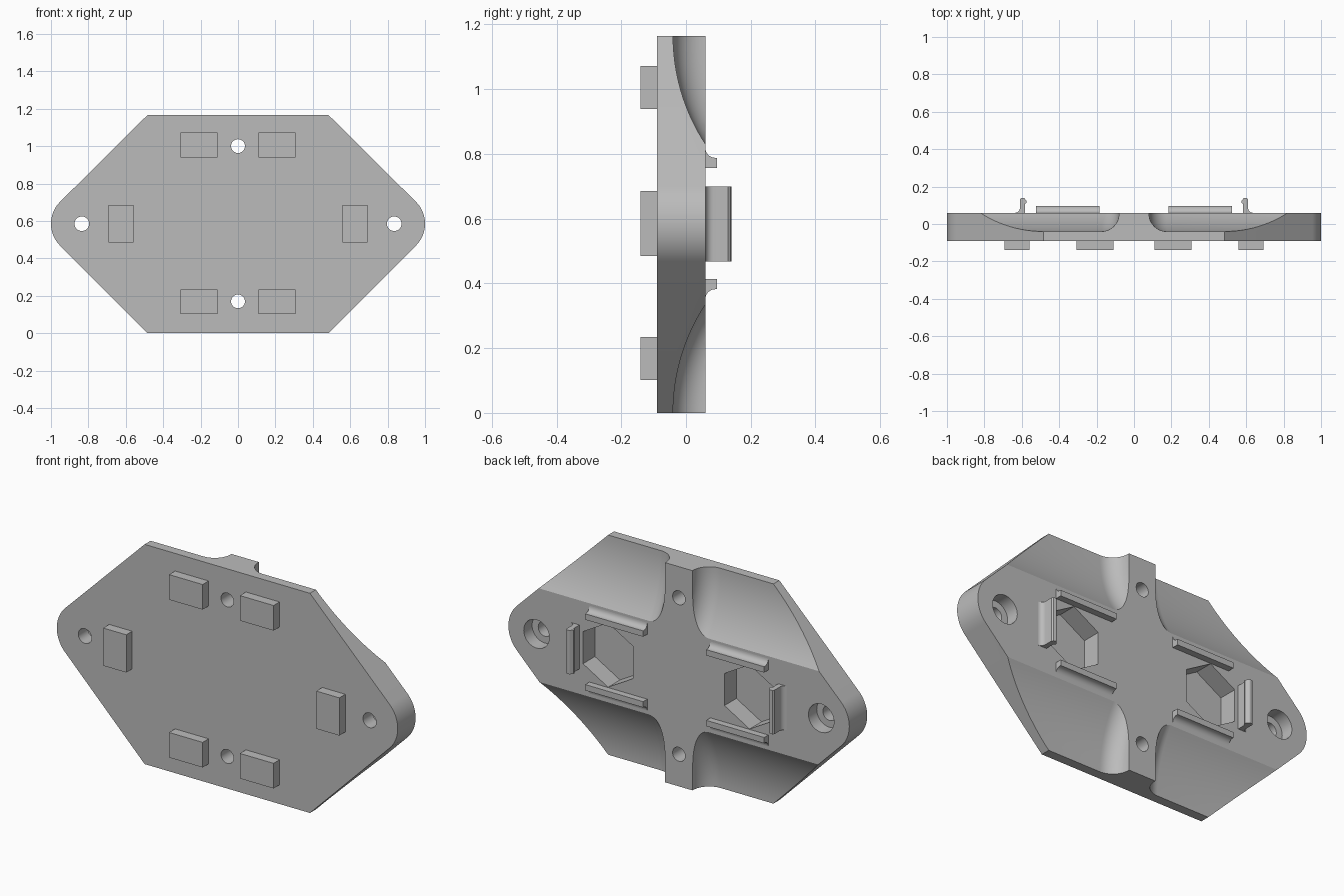
import bpy, bmesh, math

if "Cube" in bpy.data.objects:
    bpy.data.objects.remove(bpy.data.objects["Cube"])

MID = 0.585          # height of the plate's centre line
FRONT, BACK = -0.09, 0.06

grey = bpy.data.materials.new("light grey")
grey.diffuse_color = (0.5, 0.5, 0.5, 1)
grey.use_nodes = True
grey.node_tree.nodes["Principled BSDF"].inputs["Base Color"].default_value = grey.diffuse_color


def finish(name, bm):
    bmesh.ops.recalc_face_normals(bm, faces=bm.faces)
    mesh = bpy.data.meshes.new(name)
    bm.to_mesh(mesh)
    bm.free()
    mesh.materials.append(grey)
    ob = bpy.data.objects.new(name, mesh)
    bpy.context.collection.objects.link(ob)
    return ob


def prism(name, pts, axis, a, b):
    """Extrude a 2D profile along x or y between a and b."""
    bm = bmesh.new()
    place = {"x": lambda u, v, t: (t, u, v), "y": lambda u, v, t: (u, t, v)}[axis]
    lo = [bm.verts.new(place(u, v, a)) for u, v in pts]
    hi = [bm.verts.new(place(u, v, b)) for u, v in pts]
    bm.faces.new(lo)
    bm.faces.new(hi)
    n = len(pts)
    for i in range(n):
        j = (i + 1) % n
        bm.faces.new((lo[i], lo[j], hi[j], hi[i]))
    return finish(name, bm)


def arc(cx, cy, r, a0, a1, n):
    return [(cx + r * math.cos(math.radians(a0 + (a1 - a0) * i / n)),
             cy + r * math.sin(math.radians(a0 + (a1 - a0) * i / n))) for i in range(n + 1)]


def ring(cx, cz, r, n, start=0):
    return arc(cx, cz, r, start, start + 360, n)[:-1]


def cut(target, cutter):
    cutter.hide_render = True
    mod = target.modifiers.new("cut", "BOOLEAN")
    mod.operation, mod.solver, mod.object = "DIFFERENCE", "EXACT", cutter
    bpy.context.view_layer.objects.active = target
    bpy.ops.object.modifier_apply(modifier=mod.name)
    bpy.data.objects.remove(cutter)


def scoop(side, z):
    """Round-ended cylinder along x that hollows one corner of the back."""
    R, r, x0, yc, n = 0.61, 0.095, 0.08, 0.57, 160
    profile = arc(x0 + r, R - r, r, 180, 90, 12) + [(1.2, R)]
    bm = bmesh.new()
    rings = [[bm.verts.new((side * x, yc + rad * math.cos(2 * math.pi * i / n),
                            z + rad * math.sin(2 * math.pi * i / n))) for i in range(n)]
             for x, rad in profile]
    for p, q in zip(rings, rings[1:]):
        for i in range(n):
            j = (i + 1) % n
            bm.faces.new((p[i], p[j], q[j], q[i]))
    bm.faces.new(rings[0])
    bm.faces.new(rings[-1])
    return finish("scoop_cutter", bm)


# Six-sided plate with rounded left and right tips
outline = ([(-0.485, 0), (0.485, 0)] + arc(0.835, MID, 0.165, -45, 45, 20)
           + [(0.485, 2 * MID - 0.005), (-0.485, 2 * MID - 0.005)]
           + arc(-0.835, MID, 0.165, 135, 225, 20))
plate = prism("plate", outline, "y", FRONT, BACK)

# Scoops, screw holes, counterbores and hexagonal pockets
for side in (-1, 1):
    for z in (0, 2 * MID - 0.005):
        cut(plate, scoop(side, z))
    cut(plate, prism("hole", ring(side * 0.835, MID, 0.039, 32), "y", -0.3, 0.3))
    cut(plate, prism("bore", ring(side * 0.835, MID, 0.075, 40), "y", -0.01, 0.3))
    cut(plate, prism("pocket", ring(side * 0.415, MID, 0.17, 6, 90), "y", -0.04, 0.3))
for z in (0.17, 1.0):
    cut(plate, prism("hole", ring(0, z, 0.037, 32), "y", -0.3, 0.3))


def box(name, x, z, w, h):
    return prism(name, [(x - w / 2, z - h / 2), (x + w / 2, z - h / 2),
                        (x + w / 2, z + h / 2), (x - w / 2, z + h / 2)], "y", -0.14, FRONT + 0.005)


for side in (-1, 1):
    # Pads on the front
    box("side_pad", side * 0.625, MID, 0.135, 0.2)
    for z in (0.168, 1.005):
        box("pad", side * 0.208, z, 0.197, 0.133)

    # Rails above and below each pocket, with a fillet on the outer foot
    for up in (-1, 1):
        prof = [(0.05, 0.172), (0.095, 0.172), (0.095, 0.203)] \
            + arc(0.09, 0.233, 0.03, -90, -180, 8) + [(0.05, 0.233)]
        prism("rail", [(y, MID + up * v) for y, v in prof], "x", side * 0.185, side * 0.525)

    # Hooked clip at the outer end of each pocket
    hook = [(0.05, 0.583), (0.108, 0.583), (0.113, 0.574), (0.122, 0.574), (0.138, 0.586),
            (0.14, 0.592), (0.138, 0.604), (0.13, 0.61)] \
        + arc(0.085, 0.635, 0.025, -90, -180, 8) + [(0.05, 0.635)]
    bpy_pts = [(side * x, y) for y, x in hook]
    clip = prism("clip", [(x, y) for x, y in bpy_pts], "y", 0.467, 0.70)
    for v in clip.data.vertices:      # swap so the profile runs along z
        v.co.y, v.co.z = v.co.z, v.co.y
    clip.data.flip_normals()

# Smooth curved surfaces, keep crisp edges
for ob in bpy.data.objects:
    ob.select_set(True)
bpy.context.view_layer.objects.active = plate
bpy.ops.object.shade_smooth_by_angle(angle=math.radians(25))
